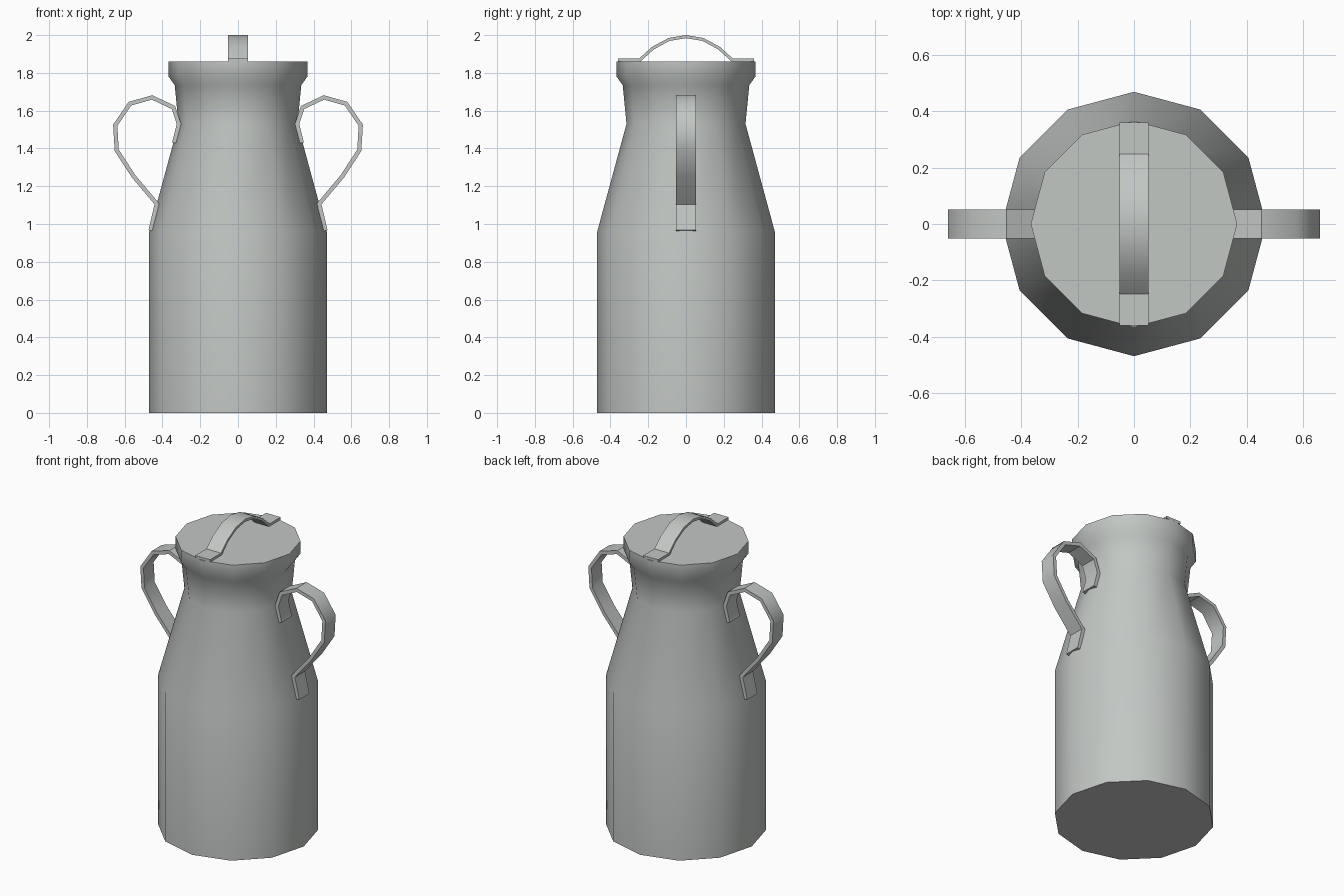
import bpy
import bmesh
from math import cos, sin, pi, radians
from mathutils import Vector

old = bpy.data.objects.get("Cube")
if old:
    bpy.data.objects.remove(old, do_unlink=True)

# Dull grey metal
metal = bpy.data.materials.new("grey_metal")
metal.use_nodes = True
colour = (0.54, 0.57, 0.55, 1.0)
metal.diffuse_color = colour
metal.node_tree.nodes["Principled BSDF"].inputs["Base Color"].default_value = colour


def finish(name, bm):
    """Turn a bmesh into a named metal object with smooth, angle-limited shading."""
    bmesh.ops.recalc_face_normals(bm, faces=bm.faces)
    mesh = bpy.data.meshes.new(name)
    bm.to_mesh(mesh)
    bm.free()
    mesh.materials.append(metal)
    obj = bpy.data.objects.new(name, mesh)
    bpy.context.collection.objects.link(obj)
    bpy.ops.object.select_all(action="DESELECT")
    obj.select_set(True)
    bpy.context.view_layer.objects.active = obj
    bpy.ops.object.shade_smooth_by_angle(angle=radians(40))
    return obj


def lathe(name, profile, sides=12):
    """Stack rings of (radius, z) and cap both ends."""
    bm = bmesh.new()
    rings = []
    for r, z in profile:
        rings.append([bm.verts.new((r * cos(2 * pi * i / sides), r * sin(2 * pi * i / sides), z))
                      for i in range(sides)])
    for low, high in zip(rings, rings[1:]):
        for i in range(sides):
            j = (i + 1) % sides
            bm.faces.new((low[i], low[j], high[j], high[i]))
    bm.faces.new(rings[0][::-1])
    bm.faces.new(rings[-1])
    return finish(name, bm)


def strap(name, path, along, width, thickness):
    """Bend a flat metal band along a path of (distance, z) in the given direction."""
    pts = [Vector(p) for p in path]
    across = Vector((-along.y, along.x, 0)) * width / 2
    bm = bmesh.new()
    loops = []
    for i, p in enumerate(pts):
        before = (p - pts[i - 1]).normalized() if i else None
        after = (pts[i + 1] - p).normalized() if i < len(pts) - 1 else None
        before, after = before or after, after or before
        tangent = (before + after).normalized()
        # mitred offset keeps the band evenly thick at bends
        normal = Vector((-tangent.y, tangent.x)) * thickness / 2 / tangent.dot(after)
        corners = []
        for offset, side in ((normal, 1), (normal, -1), (-normal, -1), (-normal, 1)):
            q = p + offset
            corners.append(bm.verts.new(along * q.x + across * side + Vector((0, 0, q.y))))
        loops.append(corners)
    for a, b in zip(loops, loops[1:]):
        for k in range(4):
            m = (k + 1) % 4
            bm.faces.new((a[k], a[m], b[m], b[k]))
    bm.faces.new(loops[0])
    bm.faces.new(loops[-1][::-1])
    return finish(name, bm)


# Can body with shoulder, neck and lid rim
lathe("can_body", [(0.47, 0), (0.47, 0.96), (0.315, 1.53), (0.335, 1.735),
                   (0.367, 1.78), (0.367, 1.86)])

# Side handles, with riveted-on ends lying flat on neck and shoulder
handle_path = [(0.338, 1.43), (0.313, 1.53), (0.342, 1.617), (0.455, 1.67), (0.572, 1.637),
               (0.65, 1.523), (0.642, 1.39), (0.553, 1.253), (0.43, 1.107), (0.463, 0.965)]
for side, sign in (("left", 1), ("right", -1)):
    strap(side + "_handle", handle_path, Vector((sign, 0, 0)), 0.104, 0.022)

# Lid handle arching front to back
half = [(0.36, 1.868), (0.245, 1.868), (0.175, 1.931), (0.09, 1.977)]
lid_path = [(-y, z) for y, z in half] + [(0, 1.992)] + half[::-1]
strap("lid_handle", lid_path, Vector((0, 1, 0)), 0.104, 0.016)
